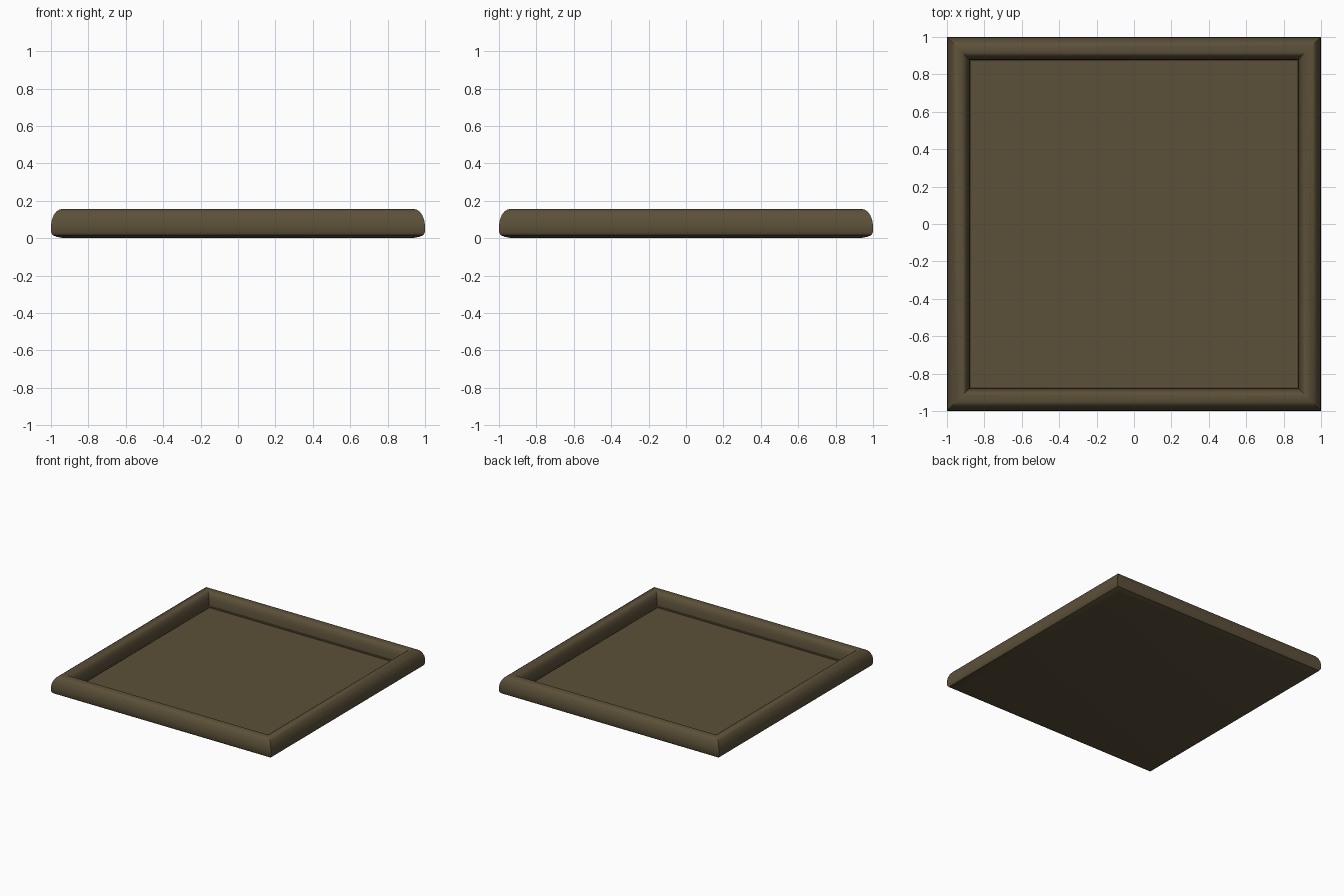
import bpy, bmesh

if "Cube" in bpy.data.objects:
    bpy.data.objects.remove(bpy.data.objects["Cube"])

mat = bpy.data.materials.new("dark_wood")
mat.diffuse_color = (0.105, 0.08, 0.04, 1)
mat.use_nodes = True
mat.node_tree.nodes["Principled BSDF"].inputs["Base Color"].default_value = mat.diffuse_color

# Rail cross-section: (half-width, height), from underside round to the panel
profile = [(0.93, 0.0), (0.97, 0.008), (0.99, 0.016), (1.0, 0.032), (1.0, 0.07),
           (0.996, 0.095), (0.986, 0.122), (0.972, 0.142), (0.953, 0.154),
           (0.93, 0.157), (0.915, 0.154), (0.902, 0.145), (0.892, 0.13),
           (0.885, 0.108), (0.88, 0.08), (0.878, 0.05), (0.87, 0.047), (0.87, 0.04)]
corners = [(-1, -1), (1, -1), (1, 1), (-1, 1)]


def make_object(name, bm):
    bmesh.ops.recalc_face_normals(bm, faces=bm.faces[:])
    mesh = bpy.data.meshes.new(name)
    bm.to_mesh(mesh)
    bm.free()
    mesh.materials.append(mat)
    obj = bpy.data.objects.new(name, mesh)
    bpy.context.collection.objects.link(obj)
    bpy.ops.object.select_all(action='DESELECT')
    obj.select_set(True)
    bpy.context.view_layer.objects.active = obj
    bpy.ops.object.shade_smooth_by_angle(angle=0.6)
    return obj


# Square tray: mitred rounded rail with recessed panel and flat underside
bm = bmesh.new()
rings = [[bm.verts.new((sx * r, sy * r, z)) for sx, sy in corners] for r, z in profile]
for a, b in zip(rings, rings[1:]):
    for i in range(4):
        j = (i + 1) % 4
        bm.faces.new((a[i], a[j], b[j], b[i]))
bm.faces.new(rings[0][::-1])
bm.faces.new(rings[-1])
make_object("square_tray", bm)
